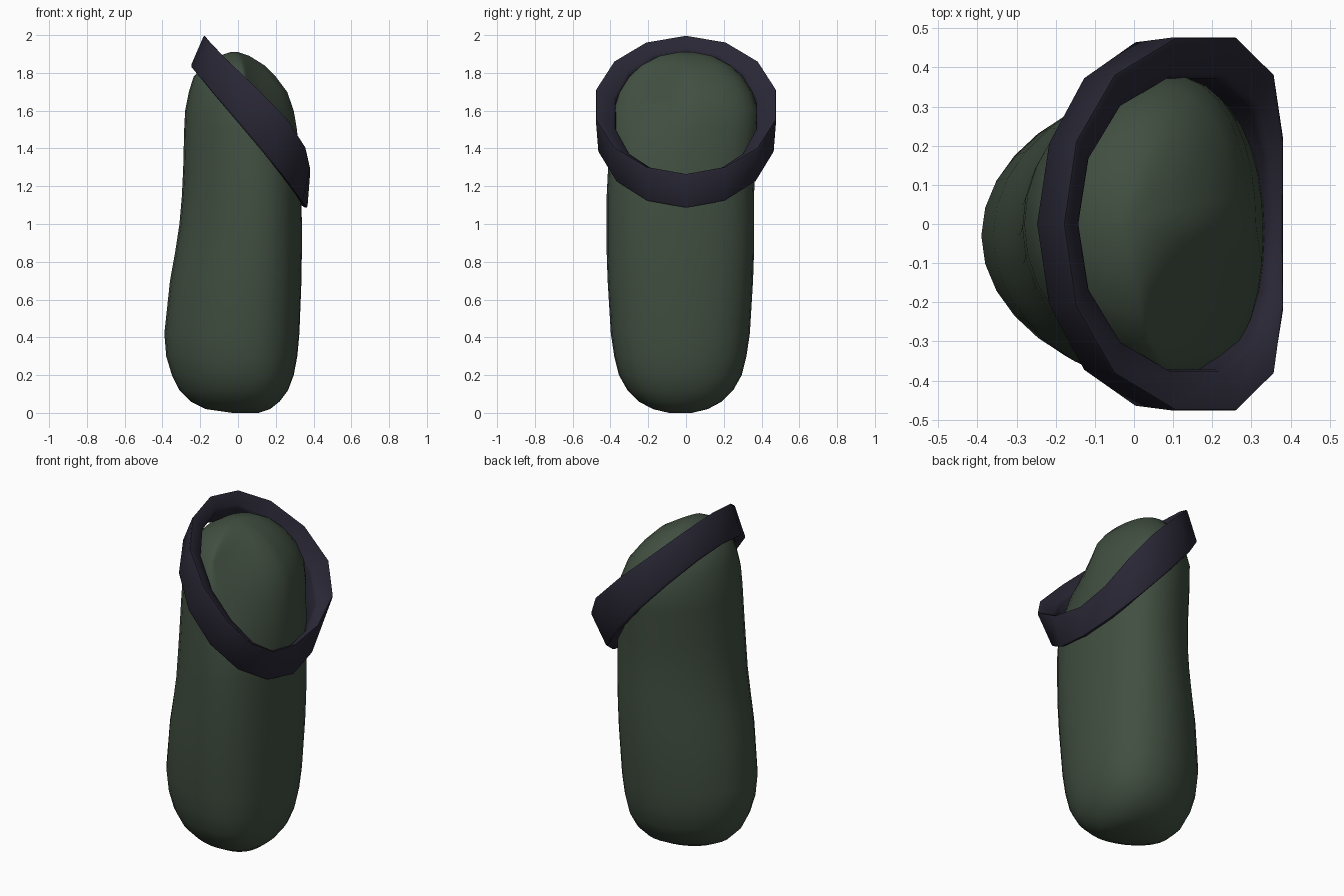
import bpy, bmesh
from math import sin, cos, pi, radians

default_cube = bpy.data.objects.get("Cube")
if default_cube:
    bpy.data.objects.remove(default_cube, do_unlink=True)


def make_material(name, colour):
    mat = bpy.data.materials.new(name)
    mat.use_nodes = True
    mat.diffuse_color = (*colour, 1)
    shader = mat.node_tree.nodes["Principled BSDF"]
    shader.inputs["Base Color"].default_value = (*colour, 1)
    shader.inputs["Roughness"].default_value = 0.8
    return mat


def finish(bm, name, mat, angle):
    """Turn a bmesh into a smooth-shaded object."""
    bmesh.ops.recalc_face_normals(bm, faces=bm.faces[:])
    mesh = bpy.data.meshes.new(name)
    bm.to_mesh(mesh)
    bm.free()
    mesh.materials.append(mat)
    obj = bpy.data.objects.new(name, mesh)
    bpy.context.collection.objects.link(obj)
    bpy.ops.object.select_all(action="DESELECT")
    obj.select_set(True)
    bpy.context.view_layer.objects.active = obj
    bpy.ops.object.shade_smooth_by_angle(angle=radians(angle))


def bridge(bm, lower, upper):
    """Join two closed loops of vertices with quads."""
    count = len(lower)
    for i in range(count):
        j = (i + 1) % count
        bm.faces.new((lower[i], lower[j], upper[j], upper[i]))


def clamp(value):
    return max(0, min(1, value))


green = make_material("dark moss green", (0.053, 0.078, 0.053))
navy = make_material("dark indigo", (0.022, 0.020, 0.035))

# Padded body: stacked egg shapes given as height, x minimum, x maximum, half depth
SECTIONS = [
    (0, -.03, .11, .06), (.02, -.17, .17, .145), (.06, -.25, .22, .22),
    (.12, -.31, .265, .28), (.2, -.35, .295, .325), (.3, -.38, .314, .35),
    (.42, -.39, .325, .368), (.7, -.36, .336, .385), (.85, -.333, .338, .39),
    (1, -.31, .338, .39), (1.15, -.297, .336, .39), (1.3, -.29, .33, .39),
    (1.5, -.285, .312, .39), (1.6, -.28, .295, .385), (1.7, -.26, .26, .35),
    (1.78, -.235, .2, .3), (1.84, -.18, .14, .235), (1.89, -.1, .06, .14),
    (1.91, -.04, 0, .04),
]
SIDES = 32
bm = bmesh.new()
loops = []
for z, x_min, x_max, depth in SECTIONS:
    middle, half = (x_min + x_max) / 2, (x_max - x_min) / 2
    centre_y = -.03 + .03 * clamp((z - 1.2) / .4)
    # The dome falls away a little more on its front corner
    dent = .18 * clamp((z - 1.38) / .25) * clamp((1.91 - z) / .12)
    loop = []
    for k in range(SIDES):
        a = 2 * pi * k / SIDES
        x = middle + half * (cos(a) + .22 * sin(a) ** 2)
        x -= dent * max(0, cos(a)) * max(0, -sin(a))
        loop.append(bm.verts.new((x, centre_y + depth * sin(a), z)))
    loops.append(loop)
for lower, upper in zip(loops, loops[1:]):
    bridge(bm, lower, upper)
bm.faces.new(loops[0])
bm.faces.new(loops[-1])
finish(bm, "padded_body", green, 60)

# Slanted collar: each edge is x centre, x radius, side bulge, z centre, z drop, y radius
EDGES = [
    (.057, .31, .01, 1.455, .375, .475),  # lower outer
    (.102, .28, .09, 1.637, .367, .49),   # upper outer
    (.1, .238, .06, 1.585, .335, .382),   # upper inner
    (.04, .26, .03, 1.47, .35, .38),      # lower inner
]
COLLAR_SIDES = 14
bm = bmesh.new()
rims = []
for x, x_radius, bulge, z, drop, y_radius in EDGES:
    rims.append([
        bm.verts.new((
            x + x_radius * cos(a) + bulge * sin(a) ** 2 * (1 + .9 * cos(a)),
            y_radius * sin(a), z - drop * cos(a)))
        for a in (2 * pi * k / COLLAR_SIDES for k in range(COLLAR_SIDES))
    ])
for i, rim in enumerate(rims):
    bridge(bm, rim, rims[(i + 1) % len(rims)])
# Soften only the four long edges that run around the collar
around = [e for rim in rims for e in bm.edges
          if e.verts[0] in rim and e.verts[1] in rim]
bmesh.ops.bevel(bm, geom=around, offset=.014, segments=2, profile=.5,
                affect="EDGES")
finish(bm, "slanted_collar", navy, 50)
